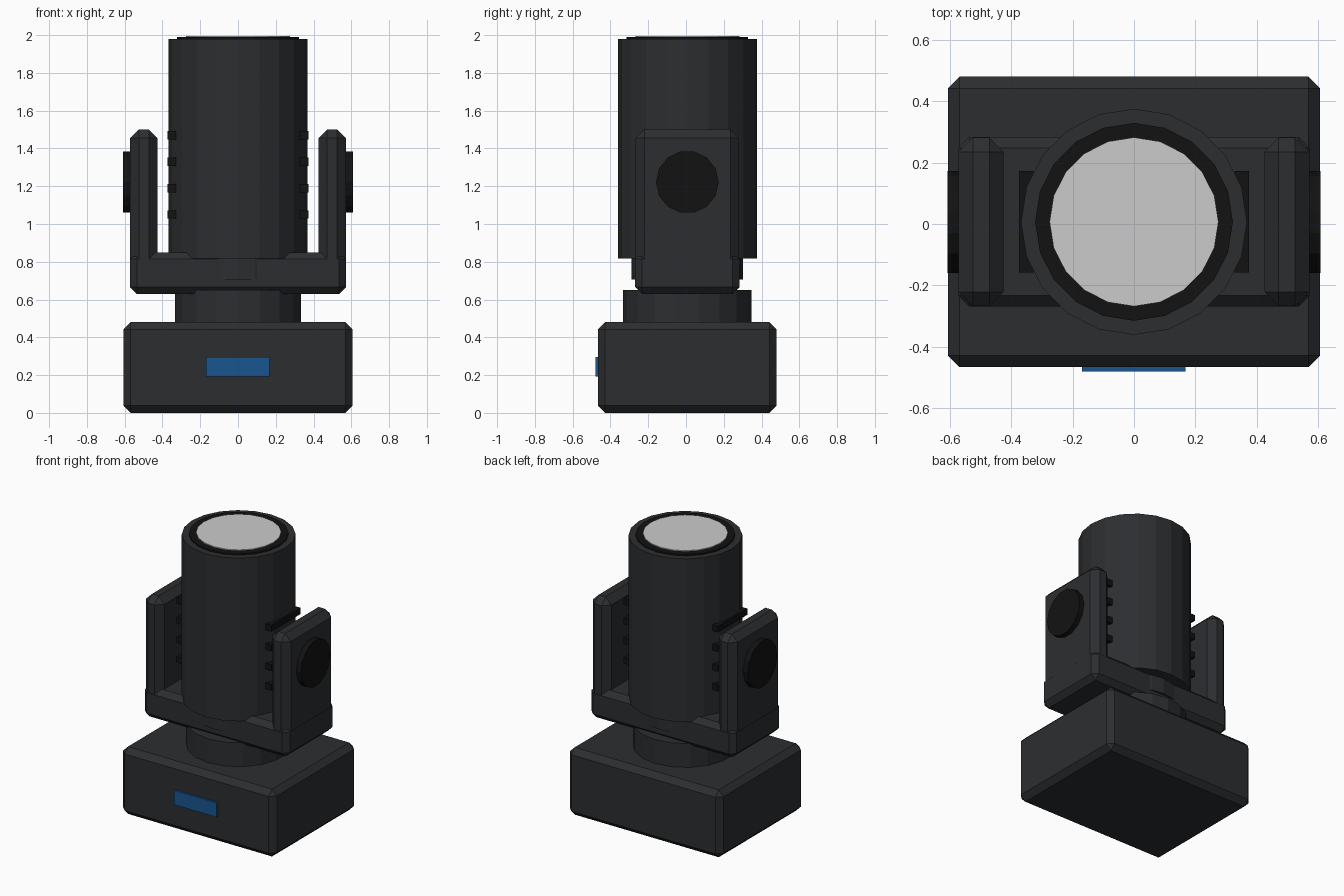
import bpy, bmesh
from math import pi
from mathutils import Matrix

if "Cube" in bpy.data.objects:
    bpy.data.objects.remove(bpy.data.objects["Cube"])

CY = 0.007  # the body sits slightly back because the display sticks out in front


def material(name, rgb):
    m = bpy.data.materials.new(name)
    m.diffuse_color = (*rgb, 1)
    m.use_nodes = True
    m.node_tree.nodes["Principled BSDF"].inputs["Base Color"].default_value = m.diffuse_color
    return m


BODY = material("body_black", (0.025, 0.027, 0.03))
DARK = material("deep_black", (0.006, 0.006, 0.006))
BLUE = material("display_blue", (0.01, 0.09, 0.28))


def finish(name, bm, mat):
    mesh = bpy.data.meshes.new(name)
    bm.to_mesh(mesh)
    bm.free()
    obj = bpy.data.objects.new(name, mesh)
    bpy.context.collection.objects.link(obj)
    if mat:
        mesh.materials.append(mat)
    return obj


def box(name, lo, hi, mat, chamfer=0):
    bm = bmesh.new()
    size = [b - a for a, b in zip(lo, hi)]
    mid = [(a + b) / 2 for a, b in zip(lo, hi)]
    bmesh.ops.create_cube(bm, size=1, matrix=Matrix.Translation(mid) @ Matrix.Diagonal((*size, 1)))
    if chamfer:
        bmesh.ops.bevel(bm, geom=bm.edges[:], offset=chamfer, segments=1, affect='EDGES')
    return finish(name, bm, mat)


def cylinder(name, r, lo, hi, mat, sides=20, axis='Z', z=0):
    # lo..hi run along the axis; z is the height of a sideways cylinder
    bm = bmesh.new()
    mid = (lo + hi) / 2
    if axis == 'Z':
        mat4 = Matrix.Translation((0, CY, mid))
    else:
        mat4 = Matrix.Translation((mid, CY, z)) @ Matrix.Rotation(pi / 2, 4, 'Y')
    bmesh.ops.create_cone(bm, cap_ends=True, segments=sides, radius1=r, radius2=r,
                          depth=hi - lo, matrix=mat4)
    return finish(name, bm, mat)


# Base with display panel and pan bearing
box("base", (-0.606, CY - 0.473, 0), (0.606, CY + 0.473, 0.48), BODY, 0.038)
box("display_panel", (-0.17, -0.48, 0.192), (0.168, -0.44, 0.295), BLUE)
cylinder("pan_bearing", 0.34, 0.46, 0.65, BODY, sides=18)

# Yoke crossbar
box("yoke_crossbar", (-0.572, CY - 0.276, 0.63), (0.572, CY + 0.276, 0.85), BODY, 0.036)

# Arms, tilt caps and cooling fins on both sides
for side, s in (("left", -1), ("right", 1)):
    xs = sorted((s * 0.425, s * 0.571))
    box(f"yoke_arm_{side}", (xs[0], CY - 0.274, 0.68), (xs[1], CY + 0.274, 1.5), BODY, 0.046)
    xs = sorted((s * 0.54, s * 0.608))
    cylinder(f"tilt_cap_{side}", 0.166, xs[0], xs[1], DARK, sides=14, axis='X', z=1.222)
    xs = sorted((s * 0.328, s * 0.374))
    for i in range(4):
        z = 1.05 + 0.14 * i
        box(f"cooling_fin_{side}_{i + 1}", (xs[0], CY - 0.165, z - 0.022),
            (xs[1], CY + 0.165, z + 0.022), DARK)

# Head barrel, rear cap, lens rim and lens
cylinder("head_barrel", 0.368, 0.817, 1.98, BODY)
cylinder("head_rear_cap", 0.295, 0.705, 0.84, BODY)
cylinder("lens_rim", 0.322, 1.93, 1.99, DARK)
cylinder("lens", 0.275, 1.94, 1.996, None)
